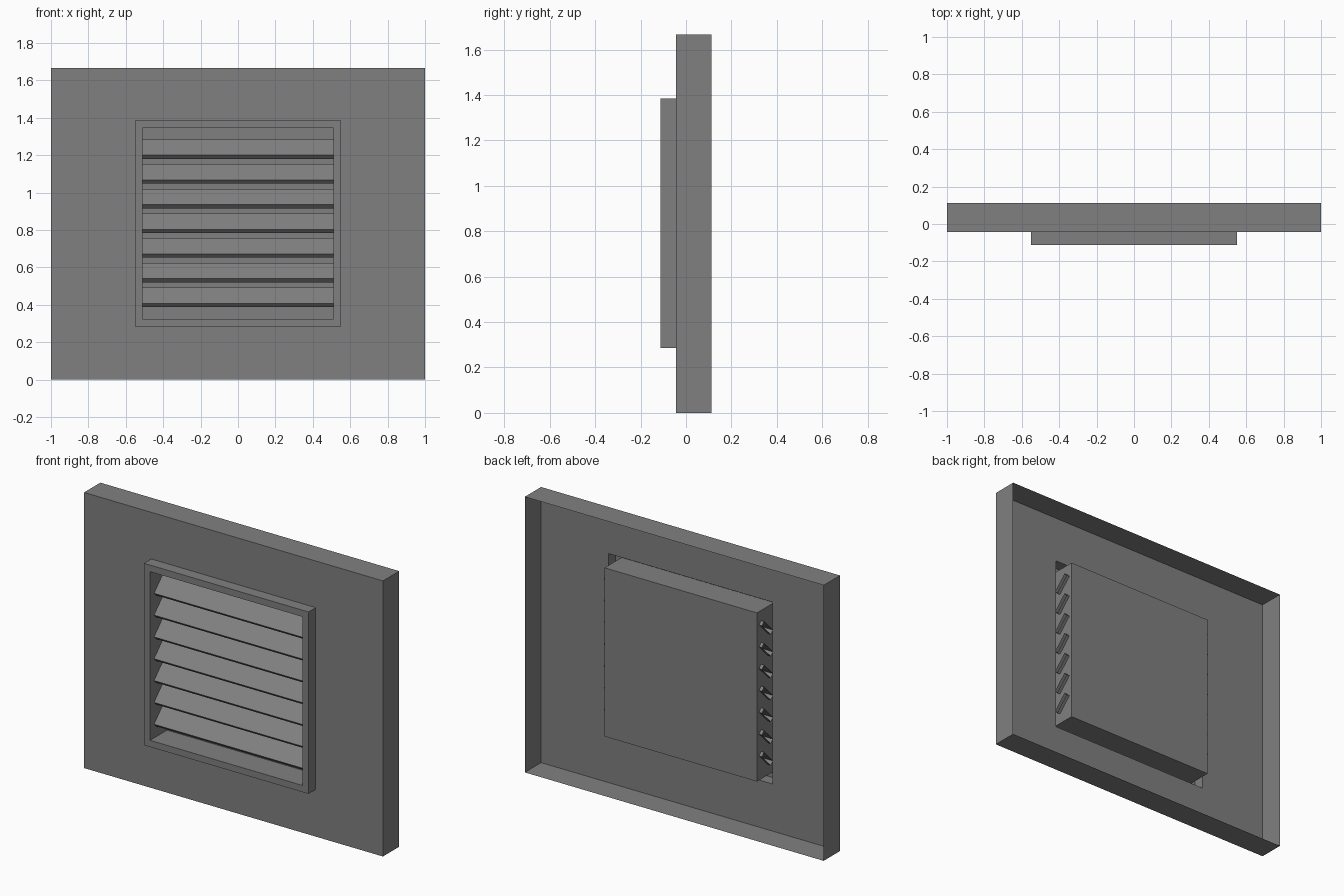
import bpy, bmesh
from mathutils import Vector

cube = bpy.data.objects.get("Cube")
if cube:
    bpy.data.objects.remove(cube, do_unlink=True)

grey = bpy.data.materials.new("mid_grey")
grey.use_nodes = True
colour = (0.216, 0.216, 0.216, 1)
grey.diffuse_color = colour
grey.node_tree.nodes["Principled BSDF"].inputs["Base Color"].default_value = colour

# Main dimensions
HEIGHT, MID = 1.667, 0.835
WALL_FRONT, WALL_BACK = -0.043, 0.112
FRAME_FRONT, DUCT_BACK = -0.112, 0.05
OUTER, INNER = 0.55, 0.51
SLATS, PITCH, FIRST = 7, 0.132, 0.44
SLAT_Y, SLAT_LEN, SLAT_THICK, SLAT_HALF = -0.022, 0.119, 0.028, 0.53


def finish(bm, name, recalc=True):
    if recalc:
        bmesh.ops.recalc_face_normals(bm, faces=bm.faces)
    mesh = bpy.data.meshes.new(name)
    bm.to_mesh(mesh)
    bm.free()
    mesh.materials.append(grey)
    obj = bpy.data.objects.new(name, mesh)
    bpy.context.collection.objects.link(obj)
    return obj


def rect(half_x, half_z, y, mid=MID):
    """Rectangle facing the front."""
    return [Vector((sx * half_x, y, mid + sz * half_z))
            for sx, sz in ((-1, -1), (1, -1), (1, 1), (-1, 1))]


def sheet(bm, loops):
    """Join successive four-cornered loops with quads."""
    rings = [[bm.verts.new(p) for p in loop] for loop in loops]
    for a, b in zip(rings, rings[1:]):
        for i in range(4):
            j = (i + 1) % 4
            bm.faces.new((a[i], a[j], b[j], b[i]))
    return rings


def slat_section(x, z):
    """Cross-section of a slat tilted up towards the back."""
    along = Vector((0, 1, 1)).normalized() * SLAT_LEN / 2
    across = Vector((0, -1, 1)).normalized() * SLAT_THICK / 2
    c = Vector((x, SLAT_Y, z))
    return [c - along - across, c + along - across,
            c + along + across, c - along + across]


slat_heights = [FIRST + i * PITCH for i in range(SLATS)]

# Wall panel: thin tray, open at the back, with a square hole
bm = bmesh.new()
sheet(bm, [rect(1, HEIGHT / 2, WALL_BACK, HEIGHT / 2),
           rect(1, HEIGHT / 2, WALL_FRONT, HEIGHT / 2),
           rect(OUTER, OUTER, WALL_FRONT)])
finish(bm, "wall_panel")

# Raised frame around the opening
bm = bmesh.new()
sheet(bm, [rect(OUTER, OUTER, WALL_FRONT),
           rect(OUTER, OUTER, FRAME_FRONT),
           rect(INNER, INNER, FRAME_FRONT)])
finish(bm, "vent_frame")

# Duct box: top, bottom and closed back
bm = bmesh.new()
front, back = ([bm.verts.new(p) for p in rect(INNER, INNER, y)]
               for y in (FRAME_FRONT, DUCT_BACK))
for i in (0, 2):
    bm.faces.new((front[i], front[i + 1], back[i + 1], back[i]))
bm.faces.new(back)
finish(bm, "duct_box")

# Duct sides, slotted where the slats pass through
for side, name in ((1, "duct_side_left"), (-1, "duct_side_right")):
    x = side * INNER
    bm = bmesh.new()
    outline = [Vector((x, y, MID + s * INNER)) for y, s in
               ((FRAME_FRONT, -1), (DUCT_BACK, -1), (DUCT_BACK, 1), (FRAME_FRONT, 1))]
    for loop in [outline] + [slat_section(x, z) for z in slat_heights]:
        verts = [bm.verts.new(p) for p in loop]
        for i in range(4):
            bm.edges.new((verts[i], verts[(i + 1) % 4]))
    bmesh.ops.triangle_fill(bm, use_beauty=True, use_dissolve=False,
                            edges=bm.edges[:], normal=(side, 0, 0))
    finish(bm, name)

# Slats: hollow with open ends
for n, z in enumerate(slat_heights, 1):
    bm = bmesh.new()
    sheet(bm, [slat_section(-SLAT_HALF, z), slat_section(SLAT_HALF, z)])
    finish(bm, f"slat_{n}")
